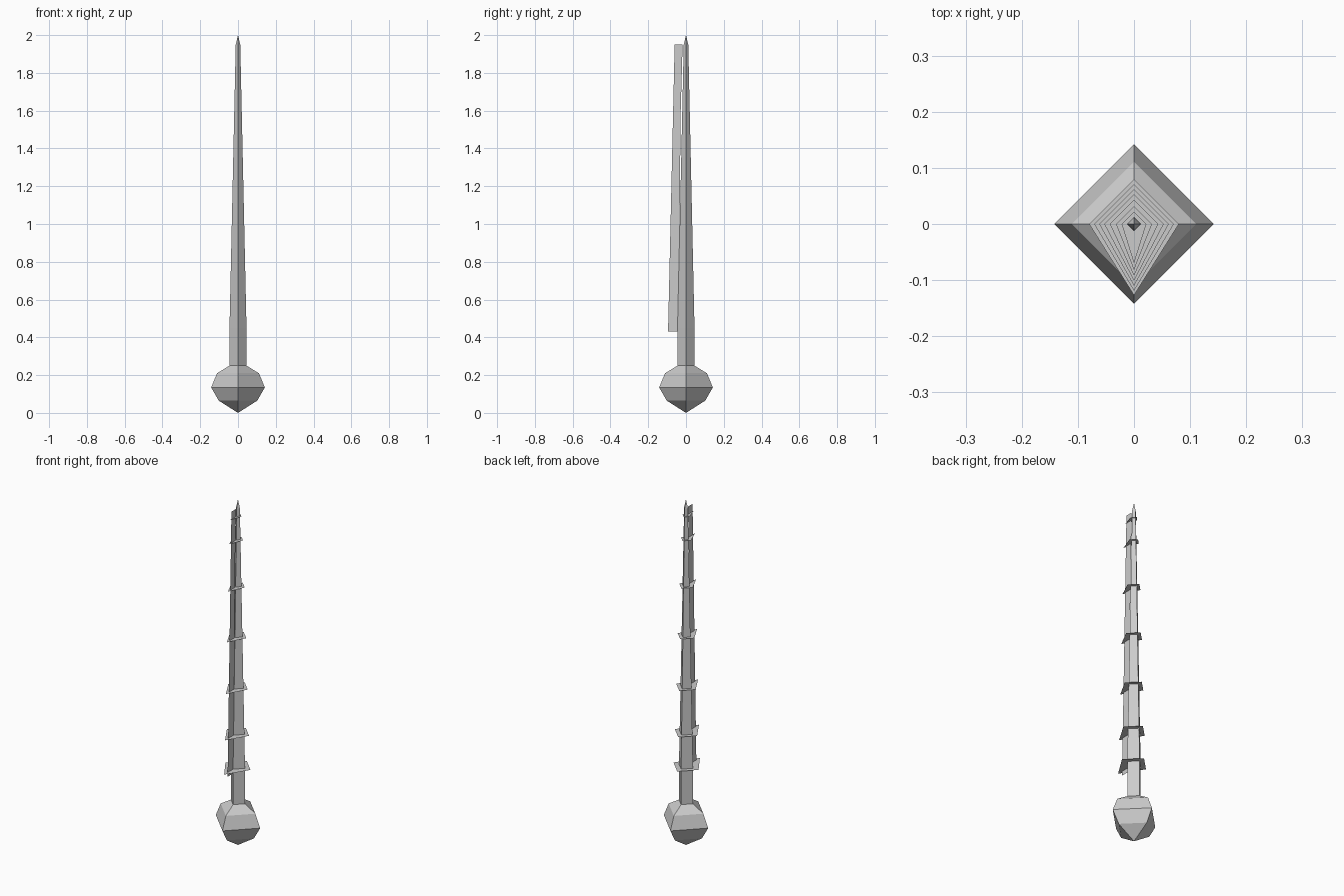
import bpy
import bmesh

if "Cube" in bpy.data.objects:
    bpy.data.objects.remove(bpy.data.objects["Cube"])

grey = bpy.data.materials.new("plain_grey")
grey.diffuse_color = (0.6, 0.6, 0.6, 1)
grey.use_nodes = True
grey.node_tree.nodes["Principled BSDF"].inputs["Base Color"].default_value = grey.diffuse_color


def finish(name, bm):
    """Turn a bmesh into a flat-shaded grey object."""
    mesh = bpy.data.meshes.new(name)
    bm.to_mesh(mesh)
    bm.free()
    mesh.materials.append(grey)
    obj = bpy.data.objects.new(name, mesh)
    bpy.context.collection.objects.link(obj)
    return obj


def diamond_lathe(name, profile):
    """Four-sided body with its corners on the x and y axes, from (radius, z)."""
    bm = bmesh.new()
    rings = []
    for r, z in profile:
        if r == 0:
            rings.append([bm.verts.new((0, 0, z))] * 4)
        else:
            rings.append([bm.verts.new((x * r, y * r, z))
                          for x, y in ((1, 0), (0, 1), (-1, 0), (0, -1))])
    for low, high in zip(rings, rings[1:]):
        for i in range(4):
            j = (i + 1) % 4
            corners = dict.fromkeys((low[i], low[j], high[j], high[i]))
            bm.faces.new(list(corners))
    for ring in (rings[0], rings[-1]):
        if ring[0] is not ring[1]:
            bm.faces.new(ring)
    bmesh.ops.recalc_face_normals(bm, faces=bm.faces)
    return finish(name, bm)


def flat_sheet(name, points):
    """Single flat polygon without thickness."""
    bm = bmesh.new()
    bm.faces.new([bm.verts.new(p) for p in points])
    return finish(name, bm)


# Faceted bulb at the foot
diamond_lathe("bulb", [(0, 0), (0.102, 0.065), (0.142, 0.135),
                       (0.111, 0.21), (0.045, 0.25)])

# Tapering shaft with a short pointed tip
diamond_lathe("shaft", [(0.045, 0.25), (0.045, 0.45), (0.012, 1.95), (0, 2.0)])

# Thin upright fin along the front of the shaft
flat_sheet("fin", [(0, -0.095, 0.43), (0, -0.04, 0.43), (0, -0.028, 1.6),
                   (0, -0.018, 1.95), (0, -0.06, 1.95)])

# Level kite-shaped plates: height, side and back reach, front reach
plates = [(0.455, 0.080, 0.127), (0.65, 0.071, 0.119), (0.915, 0.062, 0.110),
          (1.21, 0.053, 0.101), (1.50, 0.043, 0.092), (1.77, 0.032, 0.082),
          (1.905, 0.022, 0.070)]
for i, (z, side, front) in enumerate(plates):
    flat_sheet(f"kite_plate_{i + 1}", [(side, 0, z), (0, side, z),
                                       (-side, 0, z), (0, -front, z)])
